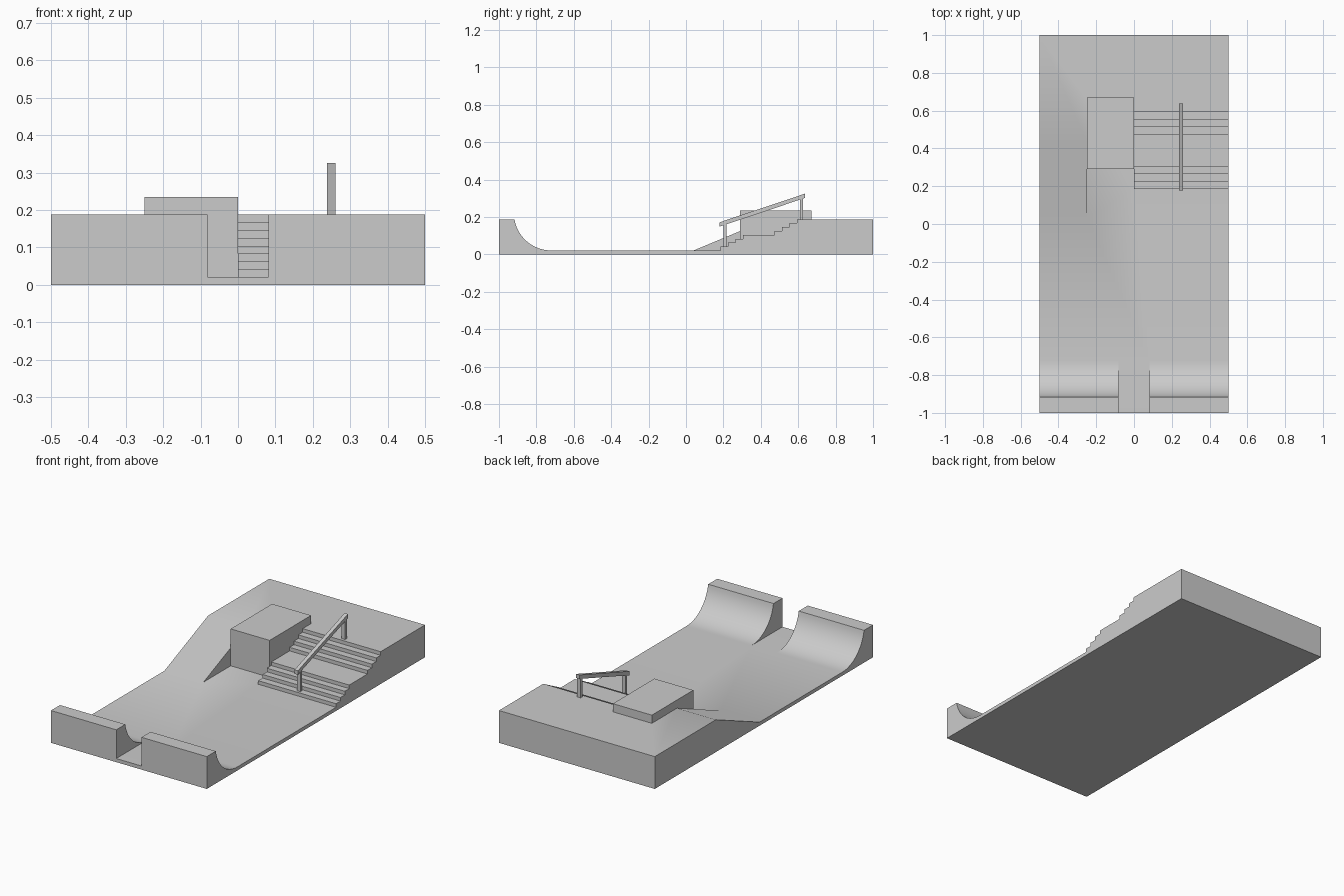
import bpy
import bmesh
import math

if "Cube" in bpy.data.objects:
    bpy.data.objects.remove(bpy.data.objects["Cube"], do_unlink=True)

RISE = 0.1875 / 9          # one stair riser, also the floor thickness
FLOOR = RISE
DECK = RISE * 9
ABOVE = 0.3                # cutters reach past the deck

# Single concrete colour
concrete = bpy.data.materials.new("concrete_grey")
concrete.use_nodes = True
grey = (0.6, 0.6, 0.6, 1)
concrete.diffuse_color = grey
concrete.node_tree.nodes["Principled BSDF"].inputs["Base Color"].default_value = grey


def prism(name, profile, x0, x1):
    """Extrude a (y, z) profile along x."""
    bm = bmesh.new()
    face = bm.faces.new([bm.verts.new((x0, y, z)) for y, z in profile])
    ext = bmesh.ops.extrude_face_region(bm, geom=[face])
    verts = [v for v in ext["geom"] if isinstance(v, bmesh.types.BMVert)]
    bmesh.ops.translate(bm, verts=verts, vec=(x1 - x0, 0, 0))
    bmesh.ops.recalc_face_normals(bm, faces=bm.faces)
    mesh = bpy.data.meshes.new(name)
    bm.to_mesh(mesh)
    bm.free()
    mesh.materials.append(concrete)
    obj = bpy.data.objects.new(name, mesh)
    bpy.context.collection.objects.link(obj)
    return obj


def box(name, x0, x1, y0, y1, z0, z1):
    return prism(name, [(y0, z0), (y1, z0), (y1, z1), (y0, z1)], x0, x1)


def carve(target, cutter):
    cutter.hide_render = True
    mod = target.modifiers.new("carve", 'BOOLEAN')
    mod.operation = 'DIFFERENCE'
    mod.solver = 'EXACT'
    mod.object = cutter
    bpy.context.view_layer.objects.active = target
    bpy.ops.object.modifier_apply(modifier=mod.name)
    bpy.data.objects.remove(cutter, do_unlink=True)


# Solid block that the park is carved from
park = box("park_base", -0.5, 0.5, -1, 1, 0, DECK)

# Quarter pipe, flat floor and sloped bank
radius, foot, lip = 0.2, -0.72, math.radians(80.4)
arc = []
for i in range(17):
    a = lip * (1 - i / 16)
    arc.append((foot - radius * math.sin(a), FLOOR + radius * (1 - math.cos(a))))
bank_foot, bank_run = 0.04, 0.4
bank_end = bank_foot + bank_run * (ABOVE - FLOOR) / (DECK - FLOOR)
bowl = [(arc[0][0], ABOVE)] + arc + [(bank_foot, FLOOR), (bank_end, ABOVE)]
carve(park, prism("bowl_cutter", bowl, -0.6, 0.6))

# Entrance gap through the quarter pipe
carve(park, box("gap_cutter", -0.081, 0.081, -1.1, -0.7, FLOOR, ABOVE))

# Flat run-up and pocket for the ledge
carve(park, box("ledge_pocket_cutter", -0.25, 0, 0, 0.67, FLOOR, ABOVE))

# Two flights of four steps with a landing between
steps = [(0, ABOVE), (0, FLOOR)]
level = FLOOR
for start in (0.185, 0.473):
    for i in range(4):
        y = start + 0.04 * i
        steps += [(y, level), (y, level + RISE)]
        level += RISE
steps.append((steps[-1][0], ABOVE))
carve(park, prism("stair_cutter", steps, 0, 0.6))

# Merge coplanar faces, then smooth the curved parts only
bm = bmesh.new()
bm.from_mesh(park.data)
bmesh.ops.remove_doubles(bm, verts=bm.verts, dist=0.0001)
bmesh.ops.dissolve_limit(bm, angle_limit=0.01, verts=bm.verts, edges=bm.edges)
bm.to_mesh(park.data)
bm.free()
bpy.ops.object.select_all(action='DESELECT')
park.select_set(True)
bpy.context.view_layer.objects.active = park
bpy.ops.object.shade_smooth_by_angle(angle=math.radians(30))

# Raised grinding ledge beside the stairs
box("ledge", -0.25, 0, 0.29, 0.67, FLOOR, 0.235)

# Sloped handrail on two posts
RAIL_X0, RAIL_X1 = 0.238, 0.26
y0, y1, z0, z1, thick = 0.178, 0.637, 0.148, 0.302, 0.023
prism("handrail", [(y0, z0), (y1, z1), (y1, z1 + thick), (y0, z0 + thick)],
      RAIL_X0, RAIL_X1)
for name, y, base in (("lower_post", 0.2, FLOOR + RISE), ("upper_post", 0.61, DECK)):
    top = z0 + (z1 - z0) * (y - y0) / (y1 - y0) + thick / 2
    box(name, RAIL_X0, RAIL_X1, y, y + 0.016, base, top)
